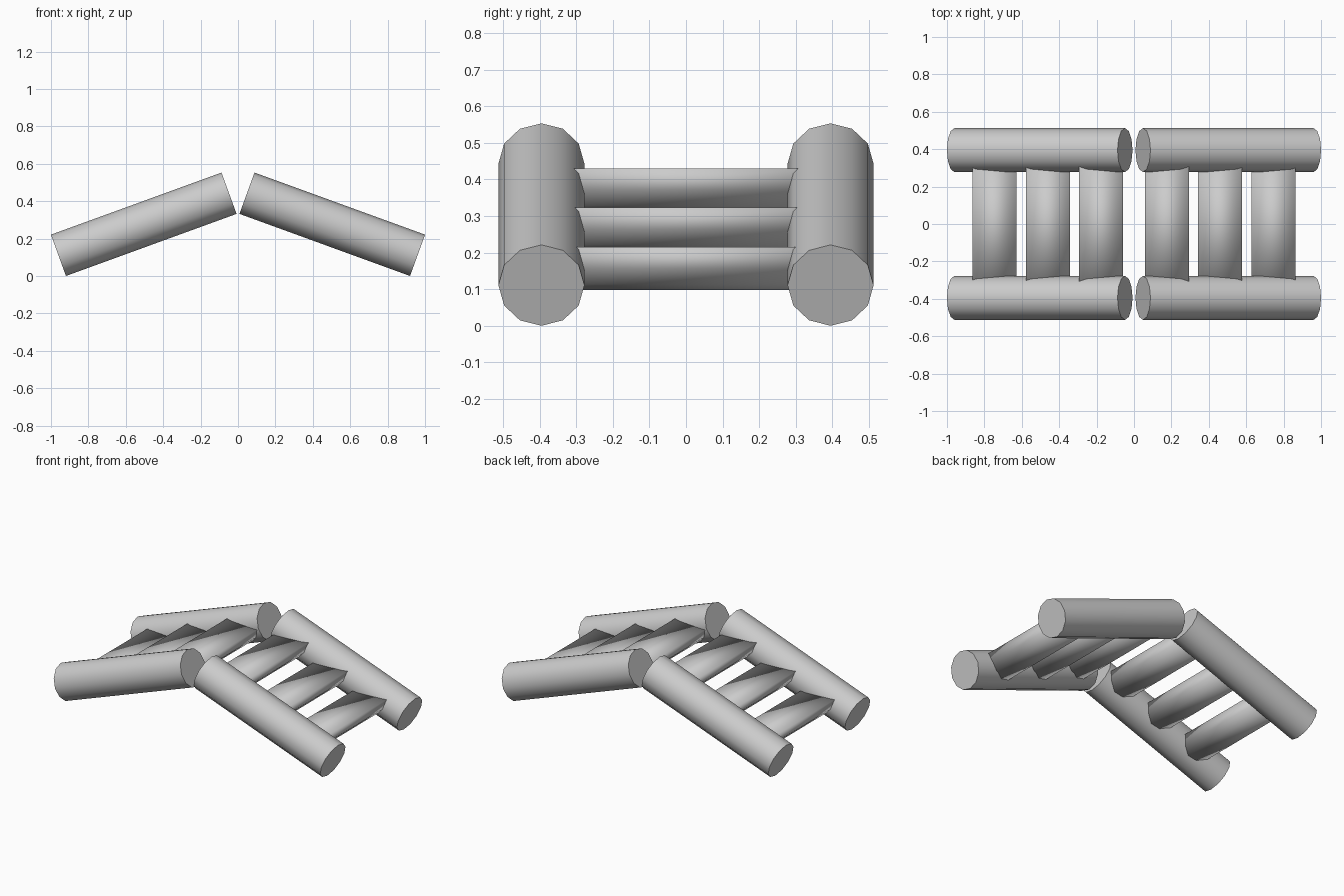
import bpy, bmesh, math
from mathutils import Vector

if "Cube" in bpy.data.objects:
    bpy.data.objects.remove(bpy.data.objects["Cube"], do_unlink=True)

R = 0.1175        # log radius
SIDES = 12
RAIL_Y = 0.395

grey = bpy.data.materials.new("plain_grey")
grey.use_nodes = True
colour = (0.6, 0.6, 0.6, 1)
grey.diffuse_color = colour
grey.node_tree.nodes["Principled BSDF"].inputs["Base Color"].default_value = colour


def prism(name, ring, sweep):
    """Closed prism: the ring of points swept along a vector."""
    bm = bmesh.new()
    near = [bm.verts.new(p) for p in ring]
    far = [bm.verts.new(p + sweep) for p in ring]
    n = len(ring)
    for i in range(n):
        j = (i + 1) % n
        bm.faces.new((near[i], near[j], far[j], far[i]))
    bm.faces.new(near[::-1])
    bm.faces.new(far)
    bmesh.ops.recalc_face_normals(bm, faces=bm.faces)
    mesh = bpy.data.meshes.new(name)
    bm.to_mesh(mesh)
    bm.free()
    mesh.materials.append(grey)
    ob = bpy.data.objects.new(name, mesh)
    bpy.context.collection.objects.link(ob)
    bpy.ops.object.select_all(action='DESELECT')
    ob.select_set(True)
    bpy.context.view_layer.objects.active = ob
    return ob


def rail(name, side, y):
    """Round log sloping down and outwards."""
    inner = Vector((side * 0.048, y, 0.4425))
    outer = Vector((side * 0.96, y, 0.1105))
    along = outer - inner
    across = Vector((0, 1, 0))
    up = along.normalized().cross(across)
    ring = []
    for i in range(SIDES):
        a = math.tau * i / SIDES
        ring.append(inner + R * (math.cos(a) * across + math.sin(a) * up))
    prism(name, ring, along)
    bpy.ops.object.shade_smooth_by_angle(angle=math.radians(40))


def step(name, x, top):
    """Half log, flat side level and facing up."""
    reach = 0.36
    ring = []
    for i in range(SIDES // 2 + 1):
        a = math.pi + math.tau * i / SIDES
        ring.append(Vector((x + R * math.cos(a), -reach, top + R * math.sin(a))))
    prism(name, ring, Vector((0, 2 * reach, 0)))
    bpy.ops.object.shade_smooth()


# Two mirrored ramps, each with two rails and three steps
for side, word in ((-1, "right"), (1, "left")):
    rail(word + "_front_rail", side, -RAIL_Y)
    rail(word + "_back_rail", side, RAIL_Y)
    for k, level in enumerate(("lower", "middle", "upper")):
        step(word + "_" + level + "_step", side * (0.745 - 0.284 * k), 0.215 + 0.1075 * k)
